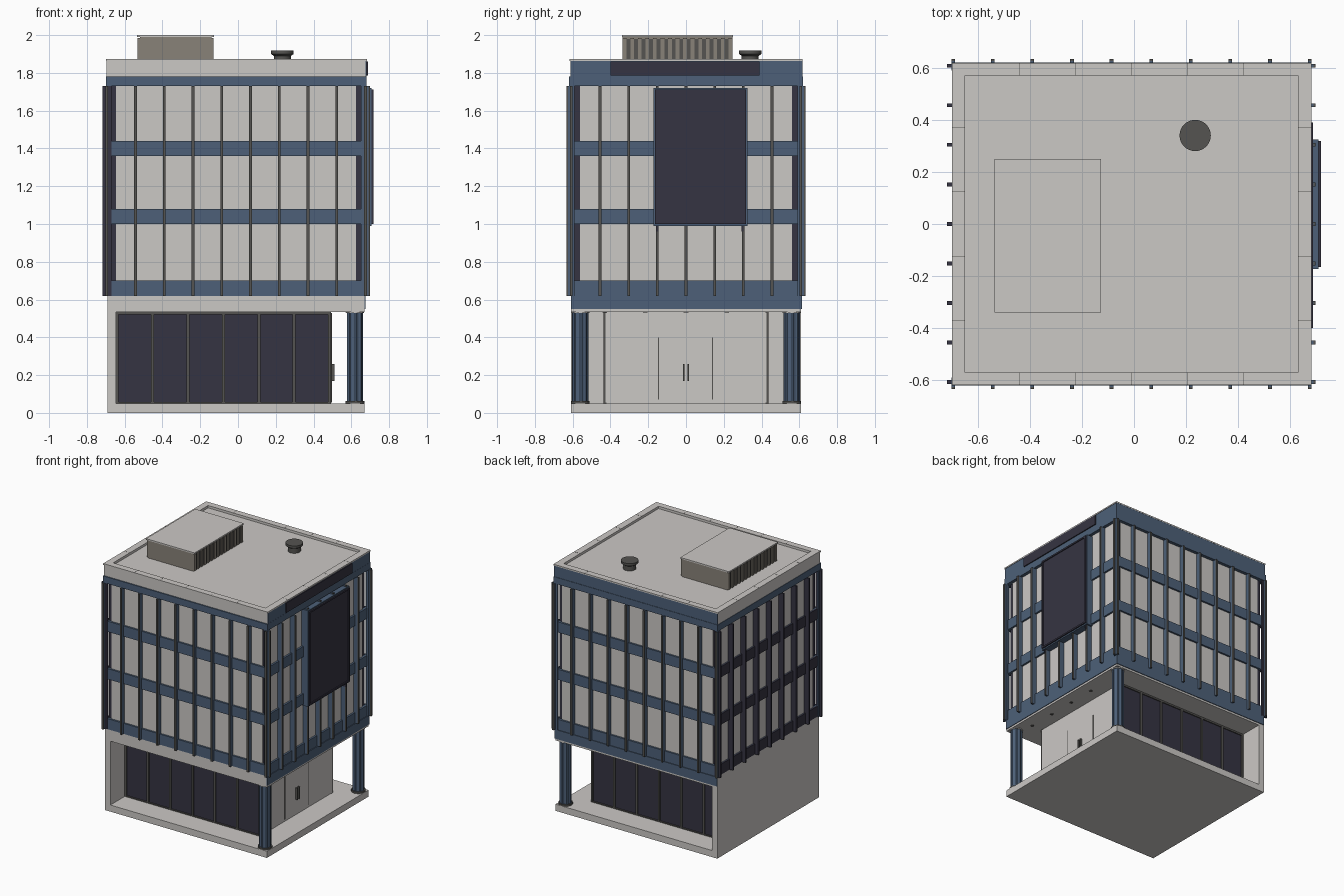
import bpy, bmesh, math

if "Cube" in bpy.data.objects:
    bpy.data.objects.remove(bpy.data.objects["Cube"])


def material(name, rgb):
    m = bpy.data.materials.new(name)
    m.diffuse_color = (*rgb, 1)
    m.use_nodes = True
    m.node_tree.nodes["Principled BSDF"].inputs["Base Color"].default_value = m.diffuse_color
    return m


WHITE = material("off_white", (0.60, 0.58, 0.56))
BLUE = material("steel_blue", (0.075, 0.118, 0.19))
NAVY = material("dark_navy", (0.036, 0.034, 0.054))
GREY = material("charcoal", (0.09, 0.088, 0.082))
TAUPE = material("taupe", (0.25, 0.225, 0.19))


def finish(name, bm, mat):
    bmesh.ops.recalc_face_normals(bm, faces=bm.faces)
    me = bpy.data.meshes.new(name)
    bm.to_mesh(me)
    bm.free()
    me.materials.append(mat)
    ob = bpy.data.objects.new(name, me)
    bpy.context.collection.objects.link(ob)
    return ob


def boxes(name, mat, spans):
    """One object of boxes, each given as x0, x1, y0, y1, z0, z1."""
    bm = bmesh.new()
    for x0, x1, y0, y1, z0, z1 in spans:
        for v in bmesh.ops.create_cube(bm, size=1)["verts"]:
            v.co = (x0 + (v.co.x + .5) * (x1 - x0),
                    y0 + (v.co.y + .5) * (y1 - y0),
                    z0 + (v.co.z + .5) * (z1 - z0))
    return finish(name, bm, mat)


def lathe(name, mat, x, y, rings, n=24, flute=1.0):
    """Stack of capped rings (radius, z); flute pulls in every other pair."""
    bm = bmesh.new()
    loops = []
    for r, z in rings:
        loops.append([bm.verts.new((
            x + r * (flute if i % 4 > 1 else 1) * math.cos(math.tau * i / n),
            y + r * (flute if i % 4 > 1 else 1) * math.sin(math.tau * i / n), z))
            for i in range(n)])
    for a, b in zip(loops, loops[1:]):
        for i in range(n):
            j = (i + 1) % n
            bm.faces.new((a[i], a[j], b[j], b[i]))
    bm.faces.new(loops[0])
    bm.faces.new(loops[-1])
    return finish(name, bm, mat)


L, R, D = -0.69, 0.67, 0.61          # body sides and half depth
FLOORS = [(0.70, 1.00), (1.08, 1.36), (1.44, 1.73)]
BANDS = [(0.62, 0.70), (1.00, 1.08), (1.36, 1.44)]

# Ground level: slab, solid side wall, room and soffit
boxes("base_slab", WHITE, [(L, R, -D, D, 0, 0.05)])
boxes("side_wall", WHITE, [(L, -0.645, -D, D, 0.05, 0.54)])
boxes("ground_room", WHITE, [(-0.65, 0.49, -0.425, 0.425, 0.05, 0.54)])
boxes("soffit_slab", WHITE, [(L, R, -D, D, 0.535, 0.62)])
boxes("soffit_fascia", BLUE, [(0.665, 0.675, -D, D, 0.55, 0.62),
                              (L, 0.675, 0.605, 0.615, 0.55, 0.62)])

# Shop windows with mullions, front and back
glass, frames = [], []
for s in (-1, 1):
    y0, y1 = sorted((s * 0.42, s * 0.43))
    f0, f1 = sorted((s * 0.42, s * 0.438))
    glass.append((-0.645, 0.48, y0, y1, 0.05, 0.535))
    for k in range(7):
        x = -0.64 + k * 0.1875
        frames.append((x - .008, x + .008, f0, f1, 0.05, 0.535))
    frames.append((-0.645, 0.49, f0, f1, 0.522, 0.536))
    frames.append((-0.645, 0.49, f0, f1, 0.05, 0.058))
boxes("shop_glass", NAVY, glass)
boxes("shop_mullions", GREY, frames)

# Entrance doors: panels, seams and handles
boxes("door_panels", WHITE, [(0.485, 0.495, -0.425, 0.425, 0.055, 0.53)])
boxes("door_seams", GREY, [(0.49, 0.498, y - .003, y + .003, 0.07, 0.40)
                           for y in (-0.145, 0.14)])
boxes("door_seam_centre", GREY, [(0.49, 0.4965, -.001, .001, 0.055, 0.53)])
boxes("door_handles", GREY, [(0.495, 0.51, y - .004, y + .004, 0.17, 0.26)
                             for y in (-0.012, 0.012)])

# Fluted corner columns with feet and heads
for tag, y in (("front", -0.56), ("back", 0.56)):
    lathe(tag + "_column", BLUE, 0.62, y, [(0.043, 0.05), (0.043, 0.54)], 32, 0.9)
    lathe(tag + "_column_foot", GREY, 0.62, y, [(0.05, 0.05), (0.05, 0.062)])
    lathe(tag + "_column_head", WHITE, 0.62, y, [(0.048, 0.53), (0.048, 0.54)])

# Ceiling lights
for k in range(4):
    lathe("ceiling_light", GREY, 0.58, -0.43 + 0.215 * k,
          [(0.012, 0.531), (0.012, 0.536)], 12)

# Upper storeys: dark core, pale panes and spandrel bands
boxes("upper_core", NAVY, [(-0.67, 0.65, -0.59, 0.59, 0.61, 1.75)])
panes, blue_bands, dark_bands = [], [], []
for z0, z1 in FLOORS:
    panes.append((-0.645, 0.625, -0.596, 0.596, z0, z1))
    panes.append((-0.676, 0.656, -0.56, 0.56, z0, z1))
for z0, z1 in BANDS:
    blue_bands.append((-0.68, 0.67, -D, D, z0, z1))
    dark_bands.append((-0.69, -0.68, -D, D, z0, z1))
boxes("window_panes", WHITE, panes)
boxes("spandrel_bands", BLUE, blue_bands)
boxes("side_spandrel_bands", NAVY, dark_bands)

# Vertical fins on all four sides: blades with narrow caps
blades, caps, dark_fins = [], [], []
Z0, Z1 = 0.62, 1.73
for k in range(10):
    x = -0.695 + k * 0.1522
    for s in (-1, 1):
        y0, y1 = sorted((s * 0.59, s * 0.626))
        c0, c1 = sorted((s * 0.626, s * 0.633))
        blades.append((x - .007, x + .007, y0, y1, Z0, Z1))
        caps.append((x - .007, x + .007, c0, c1, Z0, Z1))
for k in range(9):
    y = -0.607 + k * 0.1518
    blades.append((0.65, 0.69, y - .007, y + .007, Z0, Z1))
    caps.append((0.69, 0.698, y - .007, y + .007, Z0, Z1))
    dark_fins.append((-0.718, -0.67, y - .007, y + .007, Z0, Z1))
boxes("fin_blades", BLUE, blades)
boxes("fin_caps", GREY, caps)
boxes("side_fins", NAVY, dark_fins)

# Cornice, roof and parapet
boxes("cornice", BLUE, [(-0.70, 0.68, -0.62, 0.62, 1.73, 1.78)])
boxes("roof_deck", WHITE, [(-0.69, 0.67, -D, D, 1.78, 1.855)])
X0, X1, Y = -0.697, 0.675, 0.612
boxes("parapet", WHITE, [(X0, X1, -Y, -0.57, 1.78, 1.865),
                         (X0, X1, 0.57, Y, 1.78, 1.865),
                         (X0, -0.65, -0.57, 0.57, 1.78, 1.865),
                         (0.63, X1, -0.57, 0.57, 1.78, 1.865)])
boxes("parapet_cladding", BLUE, [(0.674, 0.679, -Y, Y, 1.78, 1.863),
                                 (X0, 0.679, 0.611, 0.617, 1.78, 1.863)])
boxes("parapet_coping", WHITE, [(-0.70, 0.682, -0.618, -0.57, 1.863, 1.873),
                                (-0.70, 0.682, 0.57, 0.618, 1.863, 1.873),
                                (-0.70, -0.65, -0.57, 0.57, 1.863, 1.873),
                                (0.63, 0.682, -0.57, 0.57, 1.863, 1.873)])
seams = []
for k in range(5):
    x = -0.44 + k * 0.215
    for a, b in ((-0.618, -0.57), (0.57, 0.618)):
        seams.append((x - .001, x + .001, a, b, 1.87, 1.8735))
for k in range(4):
    y = -0.37 + k * 0.247
    for a, b in ((-0.70, -0.65), (0.63, 0.682)):
        seams.append((a, b, y - .001, y + .001, 1.87, 1.8735))
boxes("coping_seams", GREY, seams)

# Blank sign strip and large screen on the right side
boxes("sign_strip", NAVY, [(0.675, 0.687, -0.40, 0.39, 1.785, 1.86)])
boxes("screen_body", BLUE, [(0.655, 0.708, -0.172, 0.325, 0.99, 1.72)])
boxes("screen_panel", NAVY, [(0.70, 0.711, -0.155, 0.308, 1.01, 1.705)])
boxes("screen_frame", NAVY, [(0.70, 0.718, -0.165, -0.153, 1.0, 1.712),
                             (0.70, 0.718, 0.306, 0.318, 1.0, 1.712),
                             (0.70, 0.718, -0.165, 0.318, 1.70, 1.712),
                             (0.70, 0.718, -0.165, 0.318, 1.0, 1.012)])
boxes("screen_brackets", NAVY, [(0.66, 0.70, y - .005, y + .005, 0.96, 0.99)
                                for y in (-0.15, 0.30)])

# Rooftop plant with louvred sides
boxes("plant_body", TAUPE, [(-0.52, -0.14, -0.335, 0.245, 1.85, 1.99)])
boxes("plant_lid", WHITE, [(-0.535, -0.127, -0.34, 0.25, 1.99, 2.0)])
boxes("plant_louvre_backs", GREY, [(-0.523, -0.137, -0.325, 0.235, 1.865, 1.98)])
boxes("plant_slats", TAUPE, [(-0.532, -0.13, y - .01, y + .01, 1.86, 1.985)
                             for y in [-0.325 + i * 0.04 for i in range(15)]])

# Roof vent
vent = lathe("roof_vent", GREY, 0.235, 0.34,
             [(0.045, 1.85), (0.045, 1.89), (0.06, 1.90), (0.06, 1.918)], 32)

# Smooth the round parts
bpy.ops.object.select_all(action='DESELECT')
vent.select_set(True)
bpy.context.view_layer.objects.active = vent
bpy.ops.object.shade_smooth_by_angle(angle=math.radians(30))
